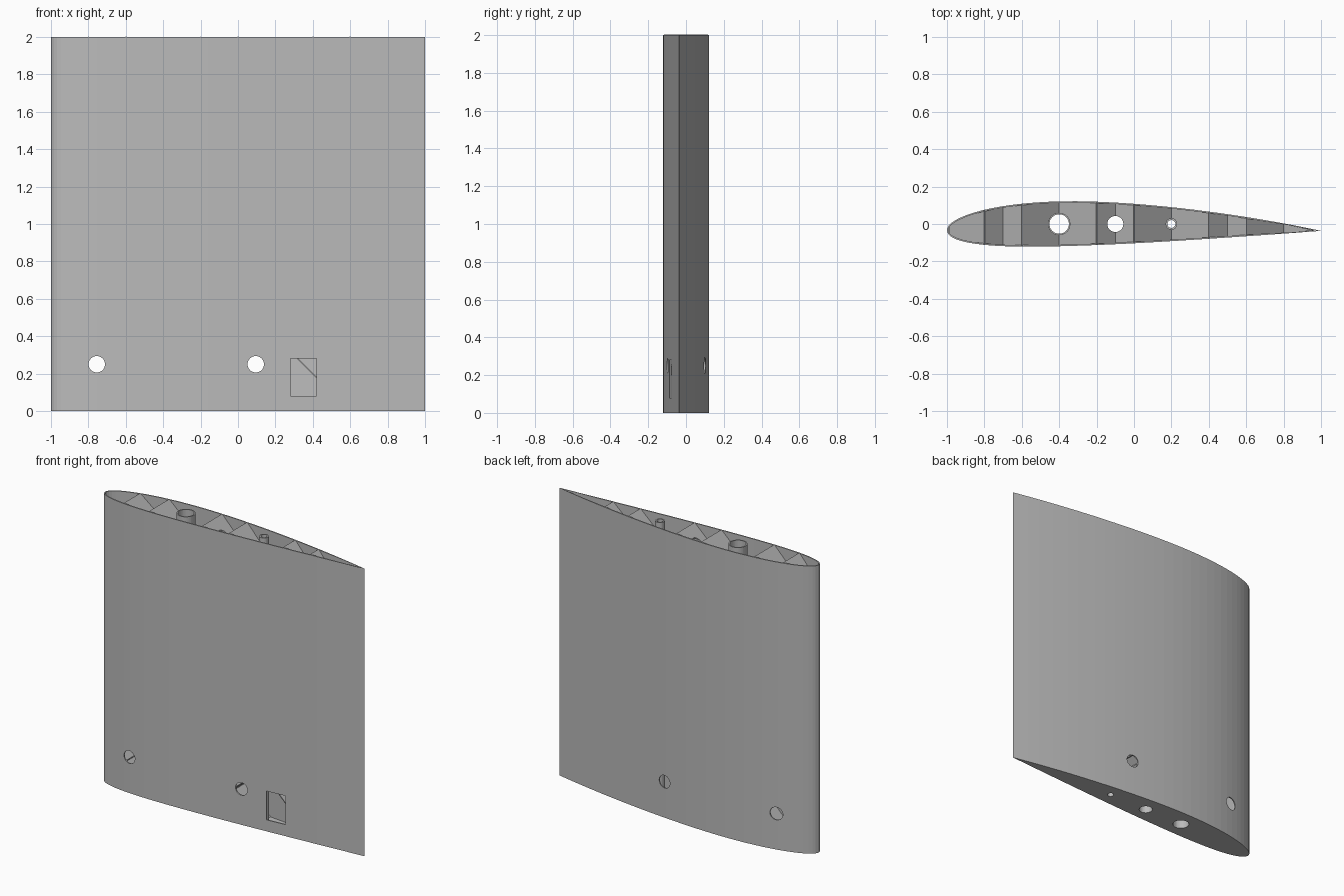
import bpy, bmesh, math
from mathutils import Matrix

if "Cube" in bpy.data.objects:
    bpy.data.objects.remove(bpy.data.objects["Cube"])

HEIGHT, SKIN, FLOOR = 2.0, 0.008, 0.012
CHORD, SHIFT = 2.0, -0.0366

grey = bpy.data.materials.new("plain grey")
grey.use_nodes = True
grey.diffuse_color = (0.5, 0.5, 0.5, 1)
grey.node_tree.nodes["Principled BSDF"].inputs["Base Color"].default_value = (0.5, 0.5, 0.5, 1)


def surface(t, side):
    """Point on the upper (+1) or lower (-1) side of a cambered wing section."""
    thick = 0.6 * (0.2969 * math.sqrt(t) - 0.126 * t - 0.3516 * t**2
                   + 0.2843 * t**3 - 0.1036 * t**4)
    p, m = 0.4, 0.02
    front = t < p
    q = p if front else 1 - p
    base = 0 if front else 1 - 2 * p
    camber = m / q**2 * (base + 2 * p * t - t * t)
    angle = math.atan(2 * m / q**2 * (p - t))
    x = t - side * thick * math.sin(angle)
    return CHORD * x - 1, CHORD * (camber + side * thick * math.cos(angle)) + SHIFT


def make(name, bm):
    bmesh.ops.recalc_face_normals(bm, faces=bm.faces)
    mesh = bpy.data.meshes.new(name)
    bm.to_mesh(mesh)
    bm.free()
    mesh.materials.append(grey)
    ob = bpy.data.objects.new(name, mesh)
    bpy.context.collection.objects.link(ob)
    return ob


def cut(ob):
    mod = ob.modifiers.new("openings", 'BOOLEAN')
    mod.operation = 'DIFFERENCE'
    mod.solver = 'EXACT'
    mod.object = cutter


# Openings: three upright bores, two cross holes and a front hatch
bores = {-0.4: (0.052, 0.06, HEIGHT), -0.1: (0.043, 0.05, 1.9), 0.2: (0.021, 0.031, HEIGHT)}
bm = bmesh.new()
for x, (inner, outer, top) in bores.items():
    bmesh.ops.create_cone(bm, cap_ends=True, segments=32, radius1=inner, radius2=inner,
                          depth=3, matrix=Matrix.Translation((x, 0, 1)))
for x in (-0.755, 0.095):
    bmesh.ops.create_cone(bm, cap_ends=True, segments=32, radius1=0.044, radius2=0.044, depth=1,
                          matrix=Matrix.Translation((x, 0, 0.25)) @ Matrix.Rotation(math.pi / 2, 4, 'X'))
bmesh.ops.create_cube(bm, size=1, matrix=Matrix.Translation((0.35, -0.14, 0.18))
                      @ Matrix.Diagonal((0.14, 0.2, 0.2, 1)))
cutter = make("opening_cutter", bm)
cutter.hide_render = True
cutter.hide_viewport = True
cutter.display_type = 'WIRE'

# Skin: hollow section, open at the top, with a thin floor
COUNT = 40
steps = [(1 - math.cos(math.pi * i / COUNT)) / 2 for i in range(COUNT + 1)]
outline = [surface(t, 1) for t in reversed(steps)] + [surface(t, -1) for t in steps[1:]]


def inset(i):
    (x0, y0), (x, y), (x1, y1) = outline[i - 1], outline[i], outline[(i + 1) % len(outline)]
    dx, dy = x1 - x0, y1 - y0
    length = math.hypot(dx, dy)
    # Thin the wall towards the trailing edge so that it never folds over
    wall = SKIN * min(1, (1 - x) / 0.3)
    return x - dy / length * wall, y + dx / length * wall


inner_line = [inset(i) for i in range(len(outline))]
bm = bmesh.new()
rings = [[bm.verts.new((x, y, z)) for x, y in line]
         for line, z in ((outline, 0), (outline, HEIGHT), (inner_line, HEIGHT), (inner_line, FLOOR))]
for a, b in zip(rings, rings[1:]):
    for i in range(len(a)):
        j = (i + 1) % len(a)
        bm.faces.new((a[i], a[j], b[j], b[i]))
bm.faces.new(rings[0])
bm.faces.new(rings[-1])
cut(make("wing_skin", bm))


# Height of the wall at a given station, by interpolating along the outline
def wall_y(x, side):
    pts = [surface(t, side) for t in steps]
    for (xa, ya), (xb, yb) in zip(pts, pts[1:]):
        if xa <= x <= xb:
            return ya + (yb - ya) * (x - xa) / (xb - xa)
    return SHIFT


# Diagonal ribs: slanted plates crossing both ways to form a lattice
def rib(name, slope, offset):
    ends = sorted(((FLOOR / 2) * slope + offset, HEIGHT * slope + offset))
    lo, hi = max(ends[0], -0.985), min(ends[1], 0.96)
    if hi - lo < 0.03:
        return
    bm = bmesh.new()
    parts = 24
    rows = []
    for i in range(parts + 1):
        x = lo + (hi - lo) * i / parts
        z = (x - offset) / slope
        low, high = wall_y(x, -1) + 0.004, wall_y(x, 1) - 0.004
        rows.append([bm.verts.new((x, y, z)) for y in (low, high)])
    for a, b in zip(rows, rows[1:]):
        bm.faces.new((a[0], b[0], b[1], a[1]))
    ob = make(name, bm)
    solid = ob.modifiers.new("thickness", 'SOLIDIFY')
    solid.thickness = 0.006
    solid.offset = 0
    cut(ob)


for k in range(-1, 5):
    for start in (0, 0.2):
        rib("falling_rib", -1, start + 0.6 * k)
for k in range(-5, 2):
    for start in (0.2, 0.4):
        # The lattice leaves the hatch bay clear
        if (k, start) != (0, 0.2):
            rib("rising_rib", 1, start + 0.6 * k)

# Upright tubes for the spars
for x, (inner, outer, top) in bores.items():
    bm = bmesh.new()
    loops = []
    for r, z in ((outer, 0.004), (outer, top), (inner, top), (inner, 0.004)):
        loops.append([bm.verts.new((x + r * math.cos(math.tau * i / 32), r * math.sin(math.tau * i / 32), z))
                      for i in range(32)])
    for k in range(4):
        a, b = loops[k], loops[(k + 1) % 4]
        for i in range(32):
            j = (i + 1) % 32
            bm.faces.new((a[i], a[j], b[j], b[i]))
    make("spar_tube", bm)
